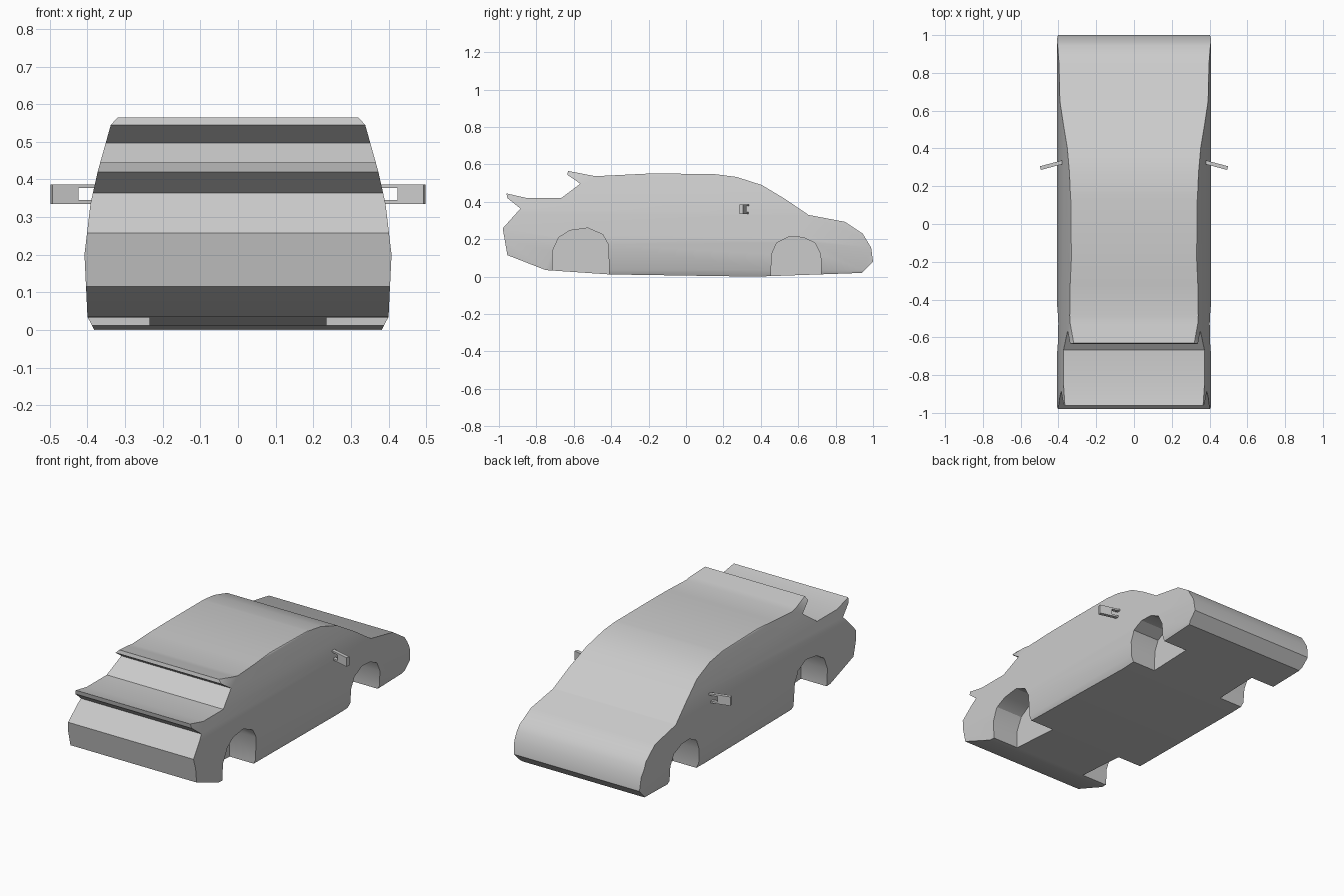
import bpy, bmesh, math
from mathutils import Matrix

cube = bpy.data.objects.get("Cube")
if cube:
    bpy.data.objects.remove(cube, do_unlink=True)

paint = bpy.data.materials.new("body_grey")
paint.use_nodes = True
grey = (0.6, 0.6, 0.6, 1)
paint.diffuse_color = grey
paint.node_tree.nodes["Principled BSDF"].inputs["Base Color"].default_value = grey


def to_object(bm, name):
    bmesh.ops.recalc_face_normals(bm, faces=bm.faces)
    mesh = bpy.data.meshes.new(name)
    bm.to_mesh(mesh)
    bm.free()
    mesh.materials.append(paint)
    obj = bpy.data.objects.new(name, mesh)
    bpy.context.collection.objects.link(obj)
    return obj


def prism(points, x0, x1, ring=0):
    """Extrude a (y, z) outline along x; a ring width leaves only its rim."""
    bm = bmesh.new()
    face = bm.faces.new([bm.verts.new((x0, y, z)) for y, z in points])
    if ring:
        bm.normal_update()
        bmesh.ops.inset_region(bm, faces=[face], thickness=ring, use_even_offset=True)
        bmesh.ops.delete(bm, geom=[face], context='FACES_ONLY')
    out = bmesh.ops.extrude_face_region(bm, geom=bm.faces[:], use_keep_orig=True)
    moved = [g for g in out["geom"] if isinstance(g, bmesh.types.BMVert)]
    bmesh.ops.translate(bm, verts=moved, vec=(x1 - x0, 0, 0))
    return bm


def carve(target, cutter):
    mod = target.modifiers.new("cut", 'BOOLEAN')
    mod.operation = 'DIFFERENCE'
    mod.solver = 'EXACT'
    mod.object = cutter
    cutter.hide_render = True
    bpy.context.view_layer.objects.active = target
    bpy.ops.object.modifier_apply(modifier=mod.name)
    bpy.data.objects.remove(cutter, do_unlink=True)


# Body side outline: tail, underside, nose, windscreen, roof, two rear lips
outline = [(-.96, .445), (-.955, .42), (-.885, .364), (-.98, .258), (-.955, .115),
           (-.75, .035), (-.41, .012), (.37, 0), (.94, .02), (1, .08), (.99, .155),
           (.945, .23), (.85, .293), (.655, .33), (.53, .415), (.405, .49), (.27, .533),
           (.155, .548), (-.18, .552), (-.485, .537), (-.63, .565), (-.635, .545),
           (-.565, .497), (-.667, .42), (-.85, .42)]
# Half width of the body at each height
widths = [(0, .382), (.035, .4), (.2, .408), (.335, .392), (.42, .373), (.545, .338), (.566, .318)]


def half_width(z):
    for (z0, w0), (z1, w1) in zip(widths, widths[1:]):
        if z <= z1:
            return w0 + (w1 - w0) * (z - z0) / (z1 - z0)
    return widths[-1][1]


bm = prism(outline, -1, 1)
for z, _ in widths[1:-1]:
    bmesh.ops.bisect_plane(bm, geom=bm.verts[:] + bm.edges[:] + bm.faces[:],
                           dist=1e-5, plane_co=(0, 0, z), plane_no=(0, 0, 1))
for v in bm.verts:
    v.co.x = math.copysign(half_width(v.co.z), v.co.x)
body = to_object(bm, "car_body")

# Wheel wells and door gaps, on both sides
rear_arch = [(-.715, -.1), (-.715, .135), (-.68, .21), (-.62, .247), (-.525, .26),
             (-.445, .225), (-.415, .17), (-.408, -.1)]
front_arch = [(.45, -.1), (.458, .12), (.485, .18), (.55, .213), (.625, .21),
              (.69, .18), (.72, .12), (.725, -.1)]
door = [(-.54, .349), (-.505, .28), (-.408, .2), (-.4, .14), (-.362, .067), (.308, .067),
        (.312, .12), (.343, .22), (.35, .29), (.318, .332)]
for side in (-1, 1):
    for arch in (rear_arch, front_arch):
        carve(body, to_object(prism(arch, side * .235, side * .6), "arch_cutter"))
    carve(body, to_object(prism(door, side * .388, side * .6, ring=.009), "door_gap_cutter"))

# Rear exhaust: hollow chamfered square pipe
r, c = .043, .024
corner = [(r, c), (c, r), (-c, r), (-r, c), (-r, -c), (-c, -r), (c, -r), (r, -c)]
bm = prism(corner, 0, .14, ring=.009)
bmesh.ops.transform(bm, verts=bm.verts,
                    matrix=Matrix.Translation((0, -1, .113)) @ Matrix.Rotation(math.pi / 2, 4, 'Z'))
exhaust = to_object(bm, "exhaust_pipe")

# Wing mirrors: a plate carried by two thin arms
for side, name in ((1, "left_mirror"), (-1, "right_mirror")):
    bm = bmesh.new()
    for x, z, length, height in ((.089, 0, .072, .052), (.022, .021, .064, .01),
                                 (.022, -.021, .064, .01)):
        bmesh.ops.create_cube(bm, size=1, matrix=Matrix.Translation((side * x, 0, z))
                              @ Matrix.Diagonal((length, .02, height, 1)))
    bmesh.ops.transform(bm, verts=bm.verts, matrix=Matrix.Translation((side * .375, .328, .361))
                        @ Matrix.Rotation(-side * .26, 4, 'Z'))
    to_object(bm, name)

# Soft panels with crisp creases
bpy.ops.object.select_all(action='DESELECT')
body.select_set(True)
bpy.context.view_layer.objects.active = body
bpy.ops.object.shade_smooth_by_angle(angle=math.radians(28))
